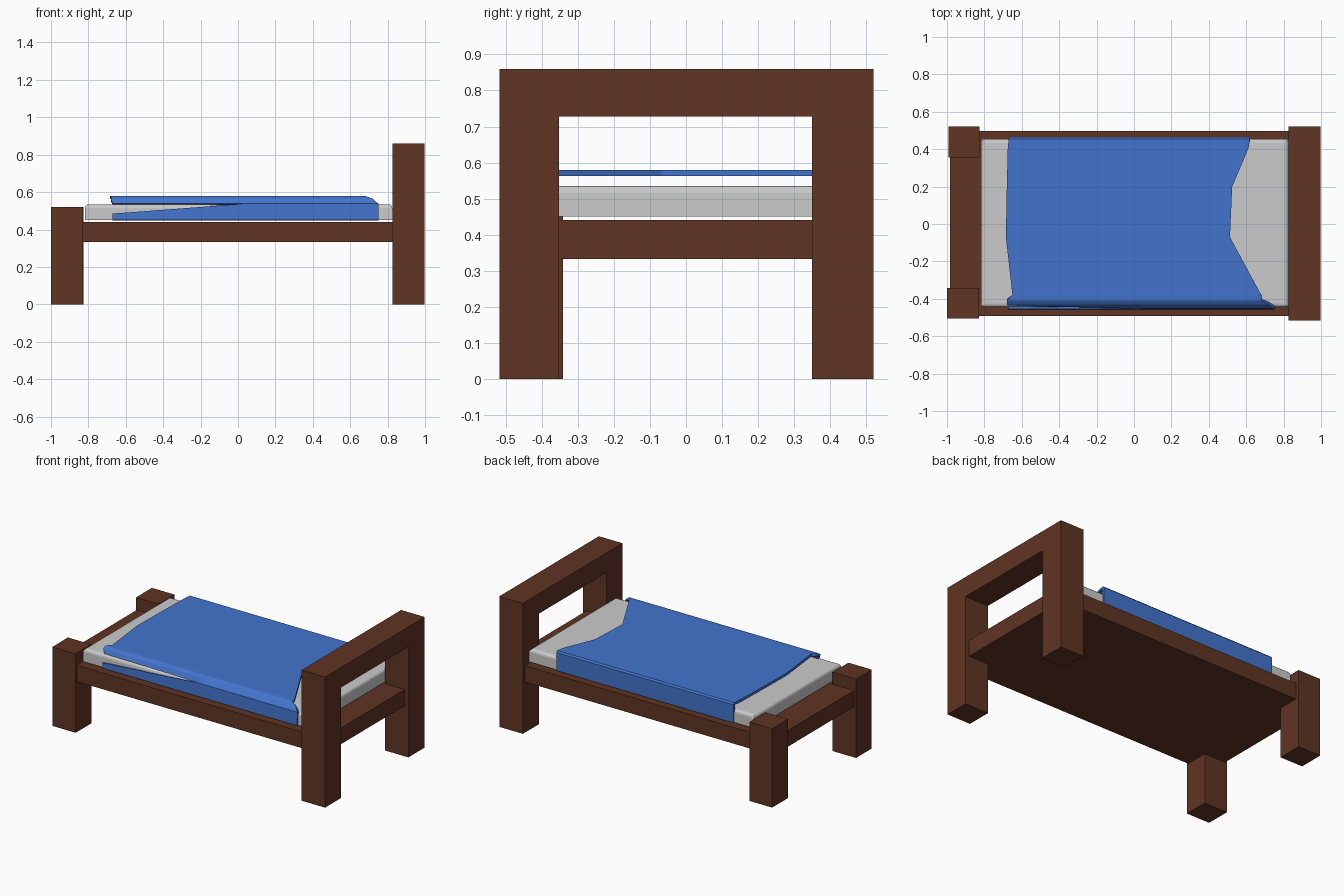
import bpy
import bmesh

cube = bpy.data.objects.get("Cube")
if cube:
    bpy.data.objects.remove(cube, do_unlink=True)


def material(name, rgb):
    m = bpy.data.materials.new(name)
    m.use_nodes = True
    m.diffuse_color = (*rgb, 1)
    m.node_tree.nodes["Principled BSDF"].inputs["Base Color"].default_value = (*rgb, 1)
    return m


wood = material("brown wood", (0.115, 0.035, 0.017))
linen = material("light grey linen", (0.6, 0.6, 0.6))
cloth = material("blue cloth", (0.055, 0.175, 0.61))


def finish(name, bm, mat):
    bmesh.ops.recalc_face_normals(bm, faces=bm.faces)
    mesh = bpy.data.meshes.new(name)
    bm.to_mesh(mesh)
    bm.free()
    mesh.materials.append(mat)
    obj = bpy.data.objects.new(name, mesh)
    bpy.context.collection.objects.link(obj)
    return obj


def box(name, xs, ys, zs, mat, round_top=0):
    bm = bmesh.new()
    bmesh.ops.create_cube(bm, size=1)
    for v in bm.verts:
        v.co = [r[0] if c < 0 else r[1] for c, r in zip(v.co, (xs, ys, zs))]
    if round_top:
        # Soften only the upper rim
        rim = [e for e in bm.edges if all(v.co.z > zs[1] - 0.001 for v in e.verts)]
        bmesh.ops.bevel(bm, geom=rim, offset=round_top, segments=3,
                        profile=0.5, affect='EDGES')
    return finish(name, bm, mat)


# Bed base and foot posts
box("bed_base", (-0.985, 0.97), (-0.493, 0.497), (0.333, 0.44), wood)
box("foot_post_right", (-1, -0.83), (-0.505, -0.342), (0, 0.52), wood)
box("foot_post_left", (-0.992, -0.827), (0.355, 0.52), (0, 0.52), wood)

# Headboard: one arch-shaped outline pushed through its depth
arch = [(-0.517, 0), (-0.517, 0.86), (0.52, 0.86), (0.52, 0),
        (0.35, 0), (0.35, 0.728), (-0.352, 0.728), (-0.352, 0)]
bm = bmesh.new()
face = bm.faces.new([bm.verts.new((0.825, y, z)) for y, z in arch])
pushed = bmesh.ops.extrude_face_region(bm, geom=[face])
for v in pushed["geom"]:
    if isinstance(v, bmesh.types.BMVert):
        v.co.x = 0.997
finish("headboard", bm, wood)

# Mattress
box("mattress", (-0.818, 0.825), (-0.445, 0.455), (0.45, 0.535), linen, 0.02)

# Blanket: rows across the bed, each (y, z, foot end x, head end x)
rows = [(0.464, 0.45, -0.67, 0.62), (0.464, 0.57, -0.67, 0.62),
        (0.455, 0.58, -0.67, 0.62), (0.40, 0.58, -0.675, 0.61),
        (0.20, 0.58, -0.68, 0.525), (-0.07, 0.58, -0.685, 0.513),
        (-0.38, 0.58, -0.65, 0.68), (-0.41, 0.578, -0.68, 0.685),
        (-0.43, 0.565, -0.68, 0.72), (-0.436, 0.538, -0.67, 0.75)]
bm = bmesh.new()
MID = 0.03
grid = [[bm.verts.new((x, y, z)) for x in (foot, MID, head)]
        for y, z, foot, head in rows]
# The side flap leans outward, and splits open toward the foot
for v in grid[-1][1:]:
    v.co.y = -0.453
flap_top = [bm.verts.new((-0.67, -0.455, 0.485)), *grid[-1][1:]]
flap_end = [bm.verts.new((x, -0.456, 0.45)) for x in (-0.67, MID, 0.75)]
for a, b in [*zip(grid, grid[1:]), (flap_top, flap_end)]:
    for i in range(2):
        bm.faces.new((a[i], a[i + 1], b[i + 1], b[i]))
blanket = finish("blanket", bm, cloth)
# Keep the outer side facing up so the thickness goes inward
if max(blanket.data.polygons, key=lambda p: p.area).normal.z < 0:
    blanket.data.flip_normals()
thick = blanket.modifiers.new("thickness", 'SOLIDIFY')
thick.thickness = 0.018
thick.offset = -1
